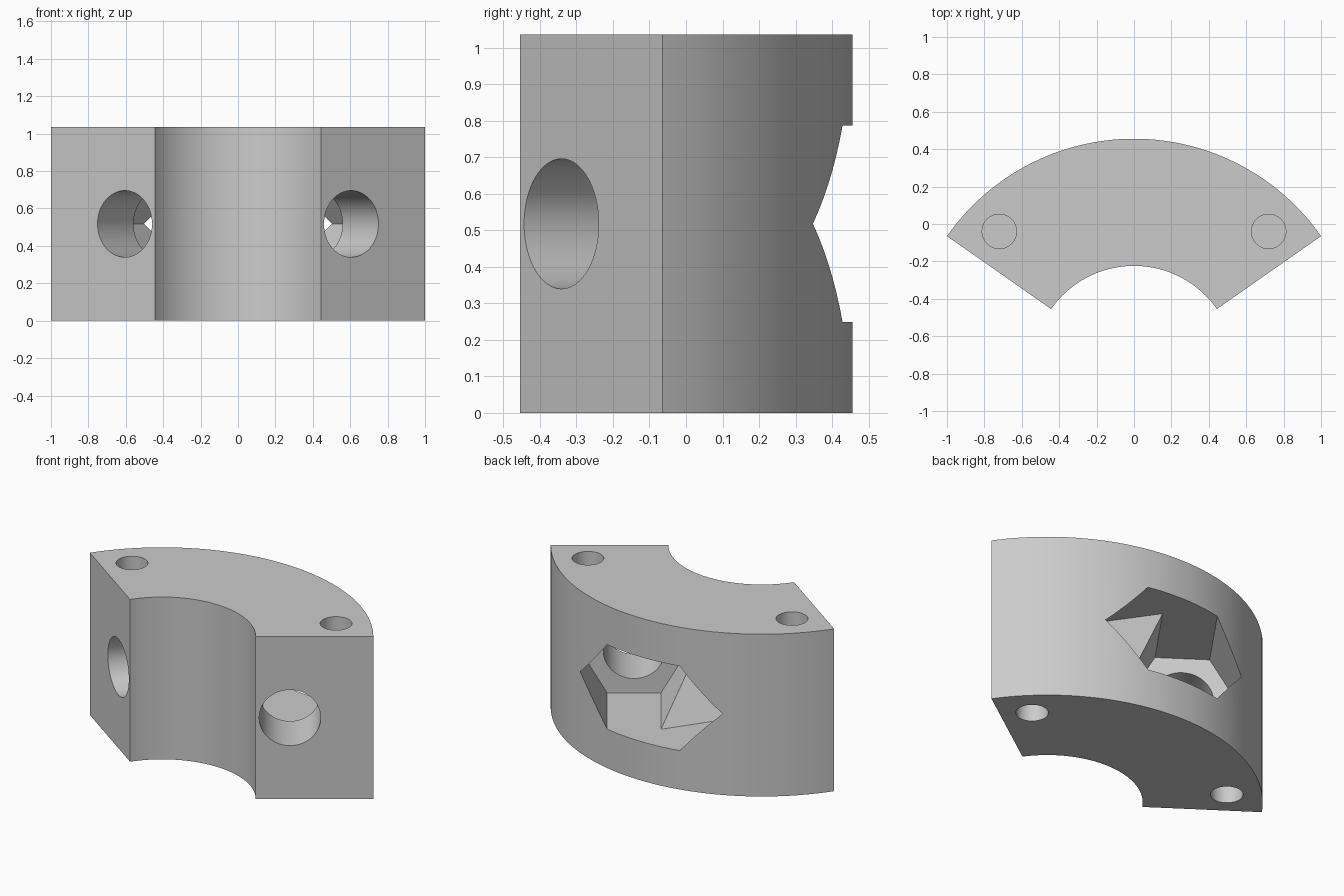
import bpy, bmesh
from math import sin, cos, radians
from mathutils import Matrix, Vector

cube = bpy.data.objects.get("Cube")
if cube:
    bpy.data.objects.remove(cube, do_unlink=True)

HALF = radians(55)              # half angle of the ring sector
R_OUT, R_IN = 1.2208, 0.541
HEIGHT = 1.035
CENTRE = Vector((0, -0.765, 0))  # ring axis
MID = HEIGHT / 2
BOLT_R = 0.739                  # bolt axis distance along the end face
SEGMENTS = 64

grey = bpy.data.materials.new("plain_grey")
grey.use_nodes = True
colour = (0.6, 0.6, 0.6, 1)
grey.diffuse_color = colour
grey.node_tree.nodes["Principled BSDF"].inputs["Base Color"].default_value = colour


def make_object(name, bm):
    bmesh.ops.recalc_face_normals(bm, faces=bm.faces)
    mesh = bpy.data.meshes.new(name)
    bm.to_mesh(mesh)
    bm.free()
    mesh.materials.append(grey)
    obj = bpy.data.objects.new(name, mesh)
    bpy.context.collection.objects.link(obj)
    return obj


def prism(name, sides, radius, base, axis, up, length):
    """Straight prism from base along axis, one corner pointing along up."""
    rot = Matrix((up.cross(axis), up, axis)).transposed().to_4x4()
    place = Matrix.Translation(base + axis * length / 2) @ rot
    bm = bmesh.new()
    bmesh.ops.create_cone(bm, cap_ends=True, segments=sides, radius1=radius,
                          radius2=radius, depth=length, matrix=place)
    obj = make_object(name, bm)
    obj.hide_render = True
    return obj


# Ring sector block
def arc(radius, start, end):
    steps = [start + (end - start) * i / SEGMENTS for i in range(SEGMENTS + 1)]
    return [CENTRE + Vector((radius * sin(a), radius * cos(a), 0)) for a in steps]


bm = bmesh.new()
outline = arc(R_OUT, -HALF, HALF) + arc(R_IN, HALF, -HALF)
base_face = bm.faces.new([bm.verts.new(p) for p in outline])
top = bmesh.ops.extrude_face_region(bm, geom=[base_face])["geom"]
bmesh.ops.translate(bm, vec=(0, 0, HEIGHT),
                    verts=[v for v in top if isinstance(v, bmesh.types.BMVert)])
block = make_object("clamp_block", bm)

# Bolt holes, hexagonal pockets and pin holes on both sides
cutters = []
UP = Vector((0, 0, 1))
for side, label in ((1, "left"), (-1, "right")):
    radial = Vector((side * sin(HALF), cos(HALF), 0))
    inward = Vector((-side * cos(HALF), sin(HALF), 0))
    start = CENTRE + radial * BOLT_R + UP * MID
    cutters.append(prism(label + "_bolt_hole", 64, 0.178,
                         start - inward * 0.1, inward, radial, 0.6))
    cutters.append(prism(label + "_hex_pocket", 6, 0.311,
                         start + inward * 0.335, inward, radial, 1.2))
    pin = Vector((side * 0.72, -0.04, 0))
    for z, way, end in ((-0.1, 1, "lower"), (HEIGHT + 0.1, -1, "upper")):
        cutters.append(prism(label + "_" + end + "_pin_hole", 48, 0.092,
                             pin + UP * z, UP * way, Vector((0, 1, 0)), 0.4))

bpy.ops.object.select_all(action='DESELECT')
bpy.context.view_layer.objects.active = block
block.select_set(True)
for cutter in cutters:
    cut = block.modifiers.new(cutter.name, 'BOOLEAN')
    cut.operation = 'DIFFERENCE'
    cut.solver = 'EXACT'
    cut.object = cutter
    bpy.ops.object.modifier_apply(modifier=cut.name)
    bpy.data.objects.remove(cutter, do_unlink=True)

bpy.ops.object.shade_smooth_by_angle(angle=radians(25))
